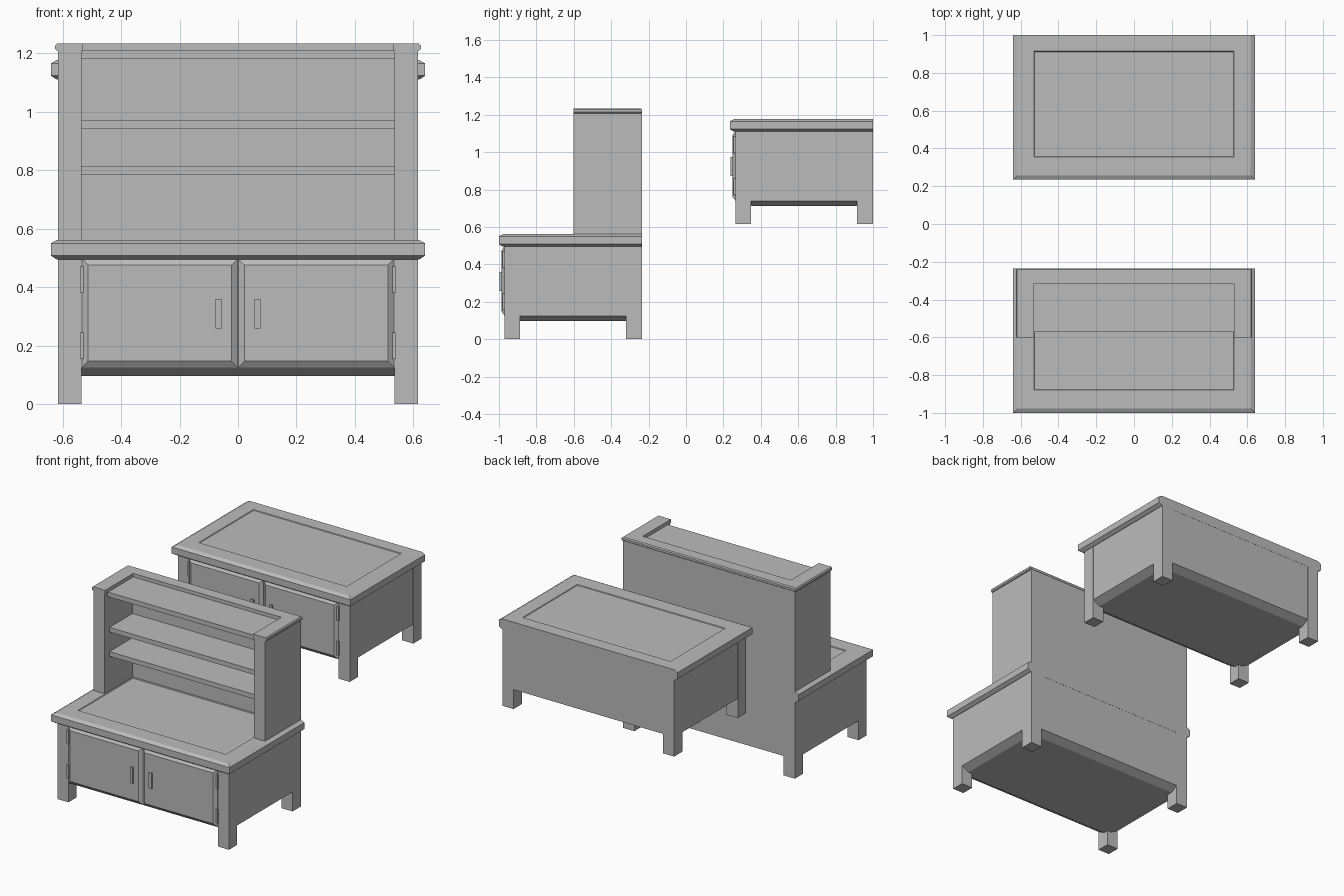
import bpy, bmesh
from mathutils import Vector

if "Cube" in bpy.data.objects:
    bpy.data.objects.remove(bpy.data.objects["Cube"], do_unlink=True)

grey = bpy.data.materials.new("plain grey")
grey.use_nodes = True
colour = (0.5, 0.5, 0.5, 1)
grey.diffuse_color = colour
grey.node_tree.nodes["Principled BSDF"].inputs["Base Color"].default_value = colour


def finish(name, bm):
    bmesh.ops.recalc_face_normals(bm, faces=bm.faces)
    mesh = bpy.data.meshes.new(name)
    bm.to_mesh(mesh)
    bm.free()
    mesh.materials.append(grey)
    ob = bpy.data.objects.new(name, mesh)
    bpy.context.collection.objects.link(ob)
    return ob


def box_mesh(x, y, z):
    bm = bmesh.new()
    bmesh.ops.create_cube(bm, size=1)
    for v in bm.verts:
        v.co = [r[0] if c < 0 else r[1] for c, r in zip(v.co, (x, y, z))]
    return bm


def box(name, x, y, z):
    return finish(name, box_mesh(x, y, z))


def face_towards(bm, direction):
    bm.normal_update()
    return max(bm.faces, key=lambda f: f.normal.dot(Vector(direction)))


def mirrored(x, side):
    return tuple(sorted((side * x[0], side * x[1])))


def worktop(name, oy, oz):
    # Slab with chamfers on the sides and front, flush at the back
    def ring(bm, inset, z):
        x, y = 0.64 - inset, -1 + inset
        return [bm.verts.new(p) for p in ((-x, y + oy, z + oz), (x, y + oy, z + oz),
                                          (x, -0.235 + oy, z + oz), (-x, -0.235 + oy, z + oz))]
    bm = bmesh.new()
    rings = [ring(bm, i, z) for i, z in ((0.02, 0.495), (0, 0.508), (0, 0.55), (0.022, 0.562))]
    for a, b in zip(rings, rings[1:]):
        for i in range(4):
            j = (i + 1) % 4
            bm.faces.new((a[i], a[j], b[j], b[i]))
    bm.faces.new(rings[0])
    top = bm.faces.new(rings[-1])
    # Shallow recessed field
    bmesh.ops.inset_region(bm, faces=[top], thickness=0.085)
    for v in top.verts:
        v.co.x = 0.53 if v.co.x > 0 else -0.53
        v.co.y = oy + (-0.88 if v.co.y - oy < -0.6 else -0.32)
    bmesh.ops.inset_region(bm, faces=[top], thickness=0.005, depth=-0.004)
    return finish(name, bm)


def cabinet(prefix, oy, oz):
    def place(name, x, y, z):
        return box(prefix + name, x, (y[0] + oy, y[1] + oy), (z[0] + oz, z[1] + oz))

    # Carcass with a sloped underside
    bm = box_mesh((-0.614, 0.614), (-0.968 + oy, -0.236 + oy), (0.125 + oz, 0.5 + oz))
    bmesh.ops.inset_region(bm, faces=[face_towards(bm, (0, 0, -1))], thickness=0.07, depth=0.028)
    finish(prefix + "carcass", bm)
    worktop(prefix + "worktop", oy, oz)

    for side, label in ((1, "left_"), (-1, "right_")):
        # Legs
        leg_x = mirrored((0.535, 0.615), side)
        place(label + "front_leg", leg_x, (-0.97, -0.887), (0, 0.5))
        place(label + "back_leg", leg_x, (-0.32, -0.235), (0, 0.5))
        # Door with a raised, bevelled panel
        bm = box_mesh(mirrored((0.001, 0.534), side), (-0.971 + oy, -0.95 + oy),
                      (0.126 + oz, 0.497 + oz))
        bmesh.ops.inset_region(bm, faces=[face_towards(bm, (0, -1, 0))],
                               thickness=0.03, depth=0.015)
        finish(prefix + label + "door", bm)
        # Handle and hinges
        place(label + "handle", mirrored((0.057, 0.077), side), (-0.997, -0.98), (0.258, 0.36))
        for z, level in ((0.155, "lower_"), (0.38, "upper_")):
            place(label + level + "hinge", mirrored((0.528, 0.541), side),
                  (-0.98, -0.96), (z, z + 0.09))


cabinet("dresser_", 0, 0)
cabinet("sideboard_", 1.235, 0.615)

# Shelf unit standing on the dresser
box("shelf_unit_back", (-0.54, 0.54), (-0.315, -0.235), (0.55, 1.212))
box("shelf_unit_top", (-0.54, 0.54), (-0.572, -0.3), (1.18, 1.21))
for z, label in ((0.785, "lower"), (0.942, "upper")):
    box(label + "_shelf", (-0.54, 0.54), (-0.55, -0.3), (z, z + 0.03))
for side, label in ((1, "left"), (-1, "right")):
    box(label + "_shelf_side", mirrored((0.535, 0.615), side), (-0.602, -0.235), (0.55, 1.212))

# U-shaped cornice, open at the front
outline = [(-0.625, -0.602), (-0.53, -0.602), (-0.53, -0.315), (0.53, -0.315),
           (0.53, -0.602), (0.625, -0.602), (0.625, -0.235), (-0.625, -0.235)]
bm = bmesh.new()
base = bm.faces.new([bm.verts.new((x, y, 1.208)) for x, y in outline])
up = bmesh.ops.extrude_face_region(bm, geom=[base])["geom"]
bmesh.ops.translate(bm, vec=(0, 0, 0.025), verts=[v for v in up if isinstance(v, bmesh.types.BMVert)])
outer = [e for e in bm.edges if all(abs(v.co.x) > 0.62 for v in e.verts)
         and abs(e.verts[0].co.z - e.verts[1].co.z) < 0.001]
bmesh.ops.bevel(bm, geom=outer, offset=0.006, segments=1, affect='EDGES')
finish("cornice", bm)
